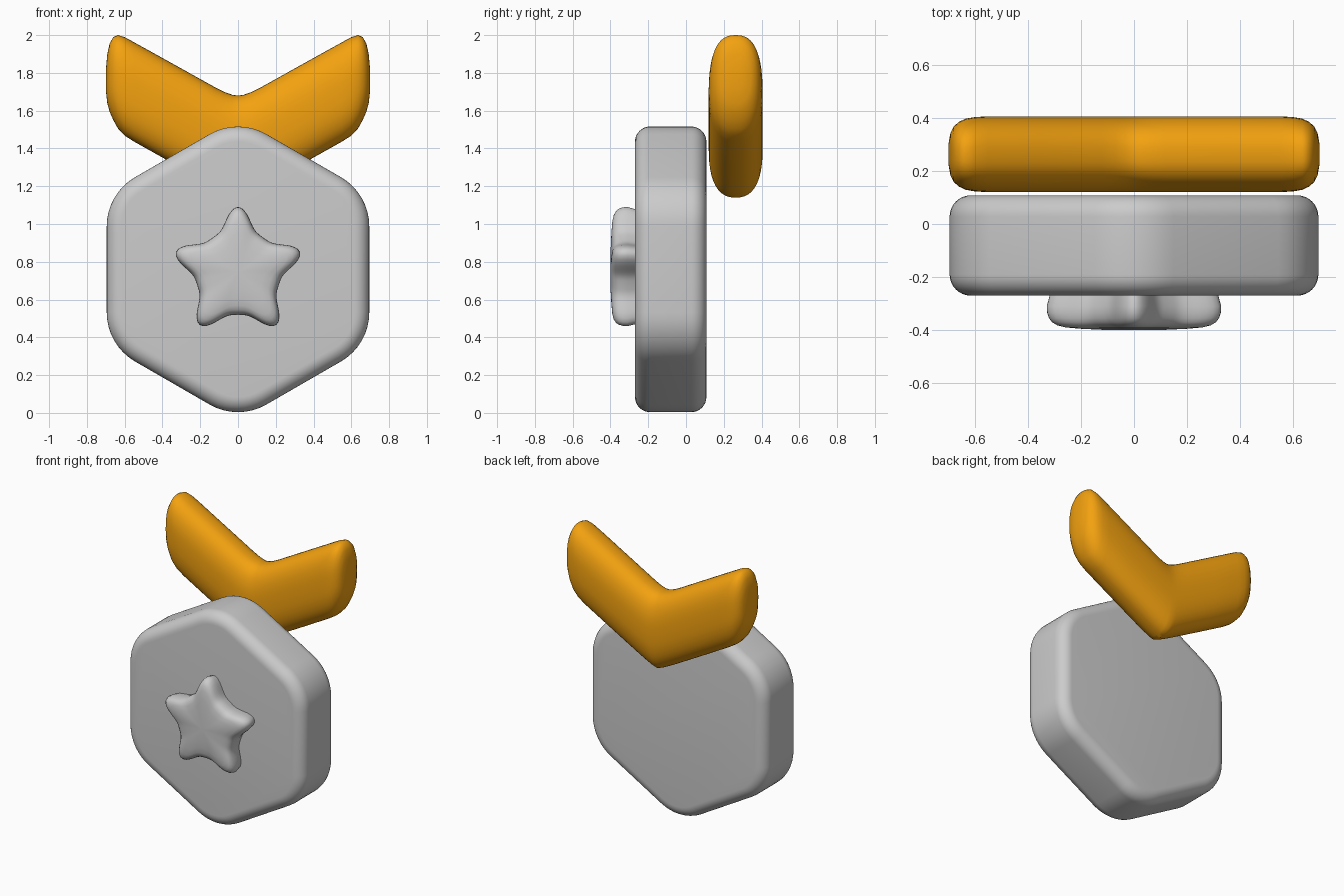
import bpy, bmesh, math
from mathutils import Vector

if "Cube" in bpy.data.objects:
    bpy.data.objects.remove(bpy.data.objects["Cube"])


def loft(name, loops, color=None):
    """Skin a list of closed loops and cap both ends."""
    bm = bmesh.new()
    rings = [[bm.verts.new(p) for p in loop] for loop in loops]
    n = len(rings[0])
    for a, b in zip(rings, rings[1:]):
        for i in range(n):
            j = (i + 1) % n
            bm.faces.new((a[i], a[j], b[j], b[i]))
    bm.faces.new(rings[0])
    bm.faces.new(rings[-1])
    bmesh.ops.recalc_face_normals(bm, faces=bm.faces)
    mesh = bpy.data.meshes.new(name)
    bm.to_mesh(mesh)
    bm.free()
    obj = bpy.data.objects.new(name, mesh)
    bpy.context.collection.objects.link(obj)
    if color:
        mat = bpy.data.materials.new(name + "_colour")
        mat.diffuse_color = color
        mat.use_nodes = True
        mat.node_tree.nodes["Principled BSDF"].inputs["Base Color"].default_value = mat.diffuse_color
        mesh.materials.append(mat)
    bpy.ops.object.select_all(action='DESELECT')
    obj.select_set(True)
    bpy.context.view_layer.objects.active = obj
    bpy.ops.object.shade_smooth_by_angle(angle=math.radians(40))
    return obj


# Medal body: rounded hexagon with rounded front and back rims
def hexagon(inset, y, apothem=0.695, radius=0.3, steps=8):
    pts = []
    corner = (apothem - radius) / math.cos(math.pi / 6)
    for k in range(6):
        mid = math.radians(90 + 60 * k)
        for s in range(steps + 1):
            a = mid + math.radians(-30 + 60 * s / steps)
            r = radius - inset
            pts.append((corner * math.cos(mid) + r * math.cos(a), y,
                        0.76 + corner * math.sin(mid) + r * math.sin(a)))
    return pts


RIM, FRONT, BACK = 0.08, -0.27, 0.108
quarter = [math.pi / 2 * i / 8 for i in range(9)]
rim = [(RIM * (1 - math.sin(t)), RIM * (1 - math.cos(t))) for t in quarter]
body = [hexagon(i, FRONT + d) for i, d in rim]
body += [hexagon(i, BACK - d) for i, d in reversed(rim)]
loft("medal_body", body)


# Star emblem: soft five-pointed outline, domed toward the front
def star(scale, y, count=120):
    pts = []
    for i in range(count):
        a = 360 * i / count
        off = (a + 36) % 72 - 36
        r = scale * (0.226 + 0.119 * math.exp(-(off / 15) ** 2))
        t = math.radians(90 + a)
        pts.append((r * math.cos(t), y, 0.745 + r * math.sin(t)))
    return pts


star_profile = [(0.96, -0.255), (0.975, -0.28), (1, -0.31), (0.995, -0.335),
                (0.975, -0.355), (0.94, -0.37), (0.88, -0.382), (0.78, -0.39),
                (0.6, -0.395), (0.35, -0.399), (0.05, -0.4)]
loft("star_emblem", [star(s, y) for s, y in star_profile])

# Ribbon: V-shaped band with an oval section and rounded ends
# columns: x, top z, bottom z, half depth
half = [(0, 1.68, 1.14, 0.143), (0.03, 1.684, 1.151, 0.143),
        (0.07, 1.698, 1.171, 0.143), (0.12, 1.723, 1.197, 0.143),
        (0.35, 1.851, 1.324, 0.143), (0.55, 1.962, 1.436, 0.143),
        (0.6, 1.989, 1.468, 0.14), (0.635, 2.0, 1.505, 0.134),
        (0.66, 1.99, 1.55, 0.122), (0.68, 1.955, 1.595, 0.104),
        (0.692, 1.9, 1.64, 0.08), (0.7, 1.81, 1.71, 0.035)]
stations = [(-x, t, b, d) for x, t, b, d in reversed(half[1:])] + half


def oval(x, top, bottom, depth, count=48):
    def power(v):
        return math.copysign(abs(v) ** 0.8, v)
    c, h = (top + bottom) / 2, (top - bottom) / 2
    angles = [2 * math.pi * i / count for i in range(count)]
    return [(x, 0.263 + depth * power(math.cos(a)), c + h * power(math.sin(a)))
            for a in angles]


loft("ribbon", [oval(*s) for s in stations], (0.9, 0.36, 0.005, 1))
